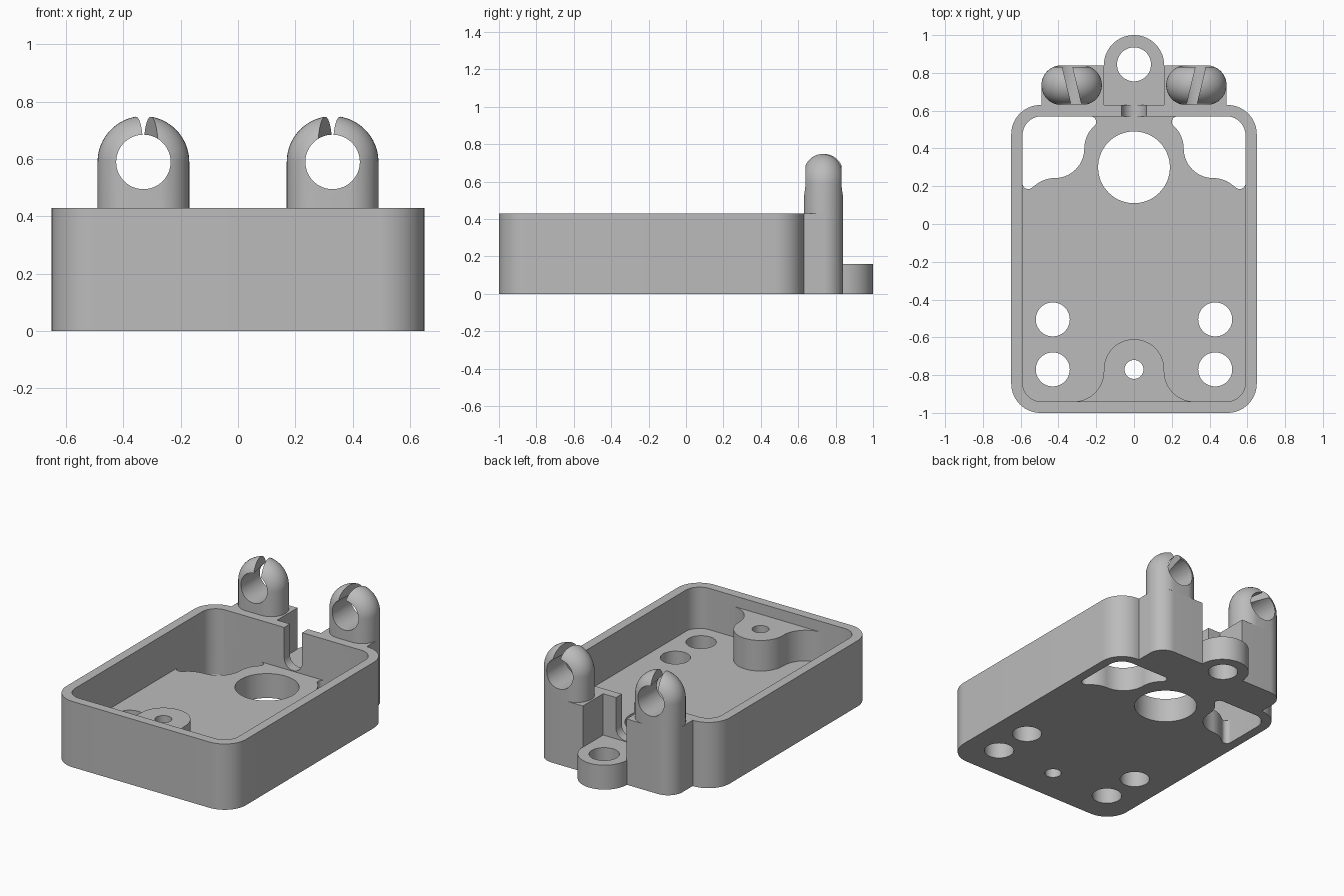
import bpy, bmesh, math
from mathutils import Matrix

if "Cube" in bpy.data.objects:
    bpy.data.objects.remove(bpy.data.objects["Cube"])

grey = bpy.data.materials.new("plain_grey")
grey.use_nodes = True
grey.diffuse_color = (0.5, 0.5, 0.5, 1)
grey.node_tree.nodes["Principled BSDF"].inputs["Base Color"].default_value = (0.5, 0.5, 0.5, 1)


def arc(cx, cy, r, a0, a1, n=14):
    angles = [math.radians(a0 + (a1 - a0) * i / n) for i in range(n + 1)]
    return [(cx + r * math.cos(a), cy + r * math.sin(a)) for a in angles]


def circle(cx, cy, r):
    return arc(cx, cy, r, 0, 360, 64)[:-1]


def rounded_rect(x, y0, y1, r):
    return (arc(x - r, y1 - r, r, 0, 90) + arc(r - x, y1 - r, r, 90, 180)
            + arc(r - x, y0 + r, r, 180, 270) + arc(x - r, y0 + r, r, 270, 360))


def flip(points):
    return [(-x, y) for x, y in points]


def finish(bm, name):
    bmesh.ops.remove_doubles(bm, verts=bm.verts, dist=1e-5)
    bmesh.ops.recalc_face_normals(bm, faces=bm.faces)
    mesh = bpy.data.meshes.new(name)
    bm.to_mesh(mesh)
    bm.free()
    mesh.materials.append(grey)
    ob = bpy.data.objects.new(name, mesh)
    bpy.context.collection.objects.link(ob)
    return ob


def prism(name, outline, z0, z1):
    bm = bmesh.new()
    face = bm.faces.new([bm.verts.new((x, y, z0)) for x, y in outline])
    top = bmesh.ops.extrude_face_region(bm, geom=[face])["geom"]
    bmesh.ops.translate(bm, vec=(0, 0, z1 - z0),
                        verts=[v for v in top if isinstance(v, bmesh.types.BMVert)])
    return finish(bm, name)


def combine(target, tool, operation):
    # Apply a boolean at once and discard the tool
    mod = target.modifiers.new("cut", "BOOLEAN")
    mod.object, mod.operation, mod.solver = tool, operation, "EXACT"
    graph = bpy.context.evaluated_depsgraph_get()
    mesh = bpy.data.meshes.new_from_object(target.evaluated_get(graph))
    target.modifiers.clear()
    target.data = mesh
    bpy.data.objects.remove(tool)


def smooth(ob):
    bpy.ops.object.select_all(action="DESELECT")
    ob.select_set(True)
    bpy.context.view_layer.objects.active = ob
    bpy.ops.object.shade_smooth_by_angle(angle=math.radians(30))


WALL_TOP, FLOOR = 0.43, 0.16
POST_X, POST_Y, POST_Z = 0.33, 0.735, 0.59

# Tray shell
tray = prism("tray", rounded_rect(0.65, -1, 0.63, 0.155), 0, WALL_TOP)
combine(tray, prism("cavity", rounded_rect(0.59, -0.94, 0.57, 0.1), FLOOR, 0.6), "DIFFERENCE")

# Screw boss flaring into the front wall
flare = arc(0.32, -0.78, 0.16, 270, 180)
boss = ([(0.32, -0.97)] + flare + arc(0, -0.77, 0.16, 0, 180, 28)
        + flip(flare[::-1]) + [(-0.32, -0.97)])
combine(tray, prism("boss", boss, 0.1, 0.36), "UNION")

# Rear pads under the posts
pad = [(0.158, 0.6), (0.49, 0.6)] + arc(0.385, POST_Y, 0.105, 0, 90) + [(0.158, 0.84)]
for outline in (pad, flip(pad)):
    combine(tray, prism("pad", outline, 0, WALL_TOP), "UNION")

# Rear mounting lug
lug = [(-0.16, 0.6), (0.16, 0.6)] + arc(0, 0.84, 0.16, 0, 180, 28)
combine(tray, prism("lug", lug, 0, FLOOR), "UNION")

# Round holes through the floor, boss and lug
holes = [(0, 0.3, 0.19), (0, 0.845, 0.09), (0, -0.77, 0.05)]
holes += [(sx * 0.43, y, 0.09) for sx in (-1, 1) for y in (-0.505, -0.77)]
for x, y, r in holes:
    combine(tray, prism("hole", circle(x, y, r), -0.1, 0.5), "DIFFERENCE")

# Curved openings in the rear floor corners
opening = (arc(0.49, 0.47, 0.1, 0, 90) + arc(0.23, 0.54, 0.03, 90, 220)
           + arc(0.103, 0.4, 0.16, 50, 0) + arc(0.42, 0.4, 0.157, 180, 270)
           + arc(0.42, 0.083, 0.16, 90, 50) + arc(0.56, 0.215, 0.03, 230, 360))
for outline in (opening, flip(opening)):
    combine(tray, prism("opening", outline, -0.1, 0.3), "DIFFERENCE")

# Round-bottomed cable slot in the rear wall
slot = prism("slot", [(-0.065, 0.6), (0.065, 0.6)] + arc(0, 0.23, 0.065, 0, -180), 0.5, 0.7)
slot.data.transform(Matrix(((1, 0, 0, 0), (0, 0, 1, 0), (0, 1, 0, 0), (0, 0, 0, 1))))
slot.data.flip_normals()
combine(tray, slot, "DIFFERENCE")
smooth(tray)


# Domed posts, each with an eye and a slanted slit
def make_post(name, side):
    bm = bmesh.new()
    rings = []
    for rho, y in arc(0.055, 0, 0.105, -90, 90, 20):
        outline = [(rho, WALL_TOP - POST_Z)] + arc(0, 0, rho, 0, 180, 40) + [(-rho, WALL_TOP - POST_Z)]
        rings.append([bm.verts.new((side * POST_X + x, POST_Y + y, POST_Z + z)) for x, z in outline])
    for a, b in zip(rings, rings[1:]):
        for i in range(len(a)):
            j = (i + 1) % len(a)
            bm.faces.new((a[i], a[j], b[j], b[i]))
    bm.faces.new(rings[0])
    bm.faces.new(rings[-1])
    post = finish(bm, name)

    eye = prism("eye", circle(0, 0, 0.095), -0.3, 0.3)
    eye.data.transform(Matrix.Translation((side * POST_X, POST_Y, POST_Z))
                       @ Matrix.Rotation(math.pi / 2, 4, "X"))
    combine(post, eye, "DIFFERENCE")

    slit = prism("slit", [(-0.026, -0.2), (0.026, -0.2), (0.026, 0.2), (-0.026, 0.2)], 0.62, 0.9)
    slit.data.transform(Matrix.Translation((side * POST_X, POST_Y, 0))
                        @ Matrix.Rotation(-side * math.radians(13.5), 4, "Z"))
    combine(post, slit, "DIFFERENCE")
    smooth(post)


make_post("left_post", 1)
make_post("right_post", -1)
